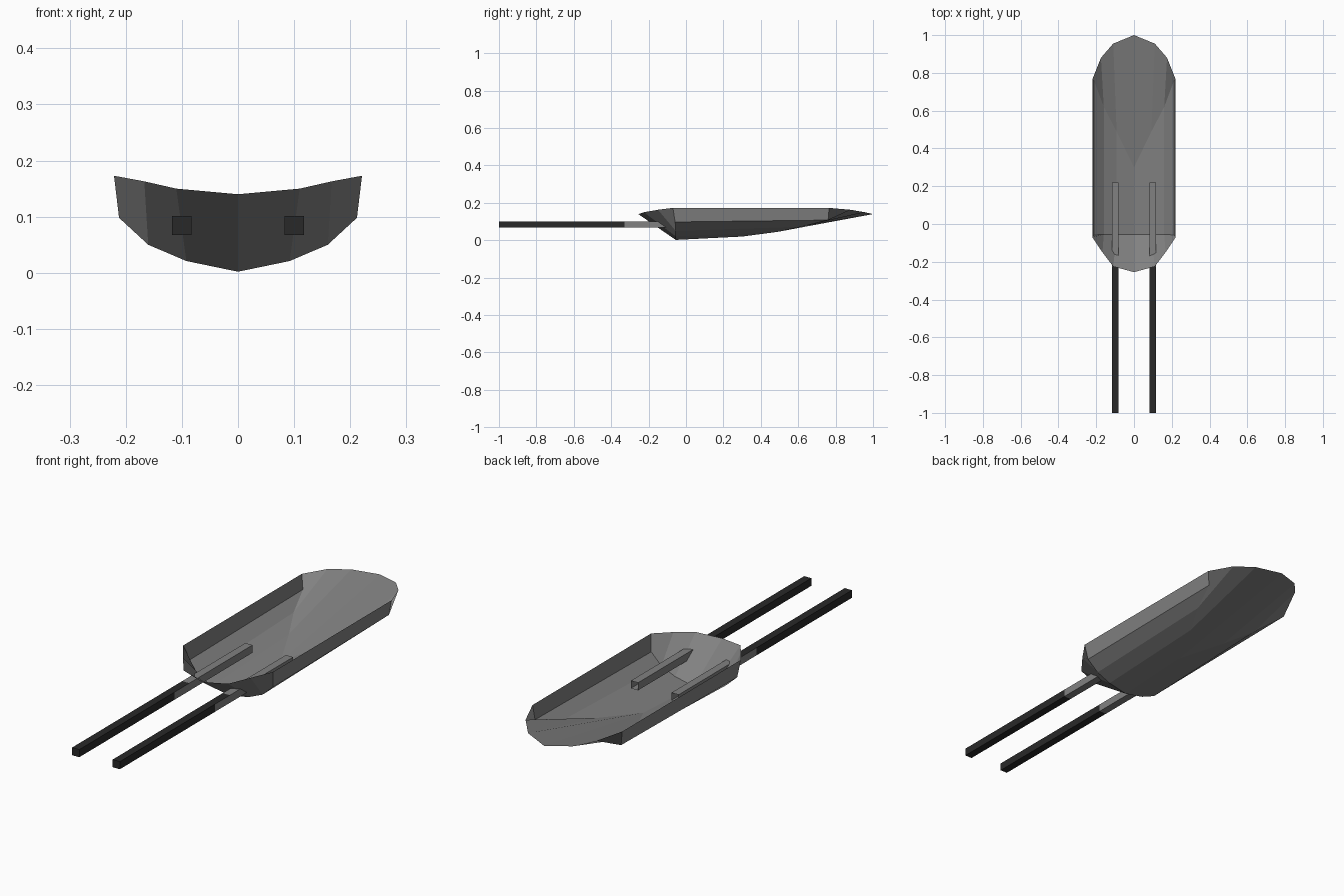
import bpy, bmesh

if "Cube" in bpy.data.objects:
    bpy.data.objects.remove(bpy.data.objects["Cube"])

def material(name, v):
    m = bpy.data.materials.new(name)
    m.diffuse_color = (v, v, v, 1)
    m.use_nodes = True
    m.node_tree.nodes["Principled BSDF"].inputs["Base Color"].default_value = m.diffuse_color
    return m

steel = material("grey steel", 0.22)
grip = material("dark grip", 0.022)

def finish(name, bm, mats):
    me = bpy.data.meshes.new(name)
    bm.to_mesh(me)
    bm.free()
    for m in mats:
        me.materials.append(m)
    ob = bpy.data.objects.new(name, me)
    bpy.context.collection.objects.link(ob)
    return ob

# Scoop tray: four half-rows from centre line to side, mirrored into strips
front_rim = [(0, -.255, .14), (.11, -.225, .15), (.167, -.15, .163), (.221, -.07, .173)]
front_low = [(0, -.055, .002), (.092, -.055, .021), (.16, -.055, .05), (.212, -.058, .098)]
back_low = [(0, .30, .02), (.092, .49, .045), (.16, .62, .073), (.212, .76, .108)]
back_rim = [(0, 1, .14), (.11, .955, .15), (.175, .88, .163), (.221, .765, .173)]
bm = bmesh.new()
grid = []
for row in (front_rim, front_low, back_low, back_rim):
    full = [(-x, y, z) for x, y, z in row[:0:-1]] + row
    grid.append([bm.verts.new(p) for p in full])
for a, b in zip(grid, grid[1:]):
    for i in range(len(a) - 1):
        bm.faces.new((a[i], b[i], b[i + 1], a[i + 1]))
# side walls close each strip end up to the rim
for i in (0, -1):
    loop = [r[i] for r in grid]
    bm.faces.new(loop if i else loop[::-1])
finish("scoop_tray", bm, [steel])

# Handles: square bars, open at the inner end, gripped along the outer length
def handle(name, cx):
    h, z0, z1 = .0175, .067, .101
    bm = bmesh.new()
    rings = []
    for y in (-1, -.33, -.225, .22):
        rings.append([bm.verts.new(p) for p in
                      ((cx - h, y, z0), (cx + h, y, z0), (cx + h, y, z1), (cx - h, y, z1))])
    bm.faces.new(rings[0])
    for a, b in zip(rings, rings[1:]):
        for i in range(4):
            j = (i + 1) % 4
            bm.faces.new((a[j], a[i], b[i], b[j]))
    bmesh.ops.recalc_face_normals(bm, faces=bm.faces)
    # grip reaches further along the top than along the sides
    for f in bm.faces:
        y = f.calc_center_median().y
        on_top = f.normal.z > .9
        f.material_index = 1 if y < -.4 or (on_top and y < -.2) else 0
    finish(name, bm, [steel, grip])

handle("left_handle", -.1)
handle("right_handle", .1)
